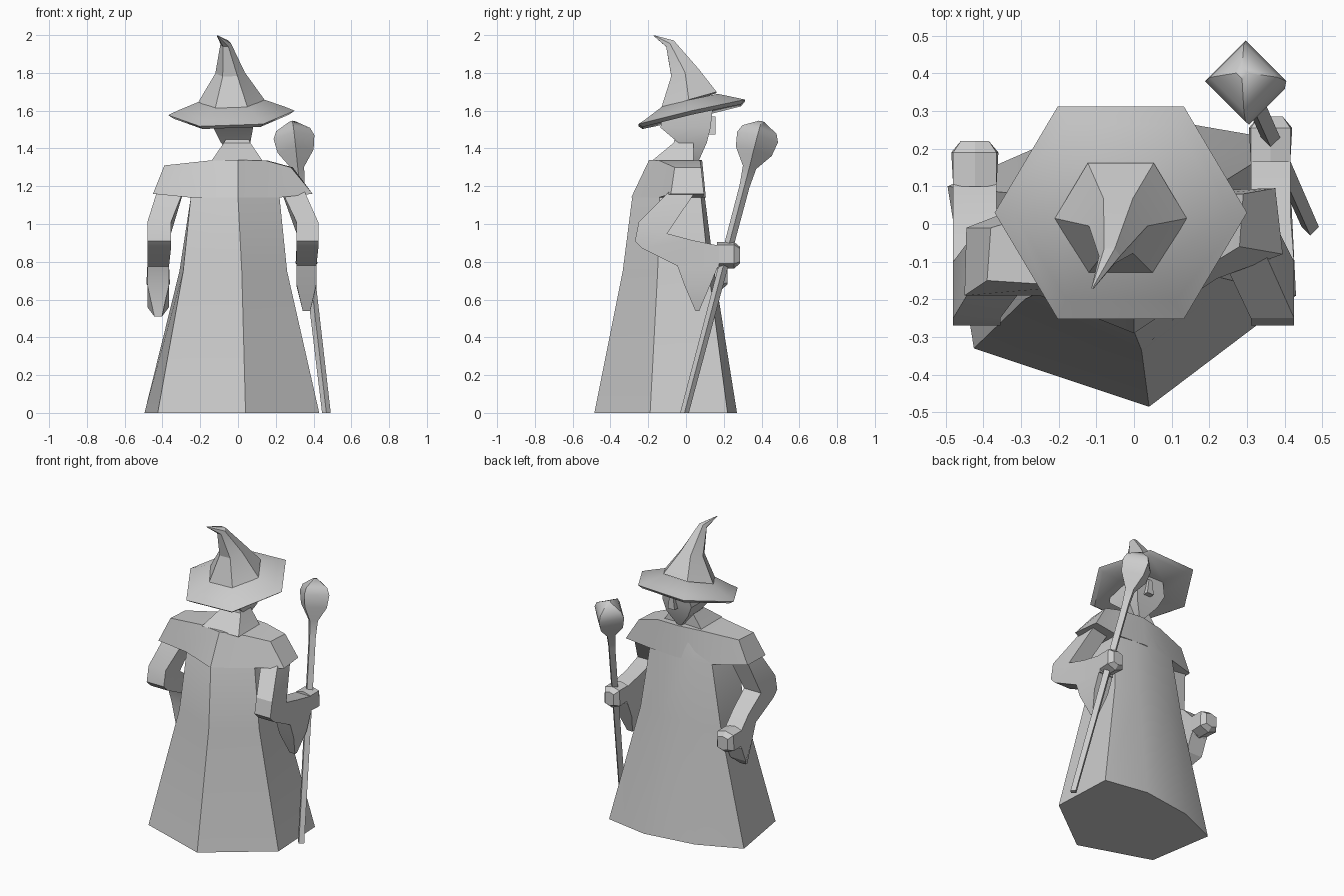
import bpy, bmesh, math
from mathutils import Vector

cube = bpy.data.objects.get("Cube")
if cube:
    bpy.data.objects.remove(cube)

grey = bpy.data.materials.new("plain grey")
grey.use_nodes = True
grey.diffuse_color = (0.6, 0.6, 0.6, 1)
grey.node_tree.nodes["Principled BSDF"].inputs["Base Color"].default_value = (0.6, 0.6, 0.6, 1)


def loft(name, rings, angle=22):
    """Skin equal-length rings of points and cap both ends."""
    bm = bmesh.new()
    loops = [[bm.verts.new(p) for p in ring] for ring in rings]
    n = len(loops[0])
    for a, b in zip(loops, loops[1:]):
        for i in range(n):
            j = (i + 1) % n
            bm.faces.new((a[i], a[j], b[j], b[i]))
    bm.faces.new(loops[0][::-1])
    bm.faces.new(loops[-1])
    bmesh.ops.remove_doubles(bm, verts=bm.verts, dist=0.0005)
    bmesh.ops.recalc_face_normals(bm, faces=bm.faces)
    mesh = bpy.data.meshes.new(name)
    bm.to_mesh(mesh)
    bm.free()
    mesh.materials.append(grey)
    obj = bpy.data.objects.new(name, mesh)
    bpy.context.collection.objects.link(obj)
    bpy.ops.object.select_all(action='DESELECT')
    obj.select_set(True)
    bpy.context.view_layer.objects.active = obj
    bpy.ops.object.shade_smooth_by_angle(angle=math.radians(angle))


def flat(z, points):
    return [(x, y, z) for x, y in points]


def rect(z, x0, x1, y0, y1):
    return flat(z, [(x0, y0), (x1, y0), (x1, y1), (x0, y1)])


# Robe: back seam, right side, bowed front, left side
loft("robe", [
    flat(0, [(.04, -.485), (.43, -.19), (.41, .22), (.12, .27), (-.22, .22), (-.495, .1), (-.425, -.33)]),
    flat(.75, [(.02, -.335), (.26, -.15), (.25, .12), (.08, .15), (-.14, .14), (-.31, .08), (-.29, -.2)]),
    flat(1.14, [(0, -.285), (.22, -.14), (.21, .08), (.07, .1), (-.1, .1), (-.24, .07), (-.25, -.18)]),
    flat(1.28, [(0, -.2), (.15, -.12), (.15, .06), (.05, .075), (-.06, .075), (-.15, .05), (-.16, -.13)]),
], 30)

# Shoulder cape, from one sleeve end to the other; one shoulder is drawn back
loft("shoulder_cape", [
    [(-.45, -.19, 1.16), (-.39, -.15, 1.31), (-.38, -.01, 1.31), (-.445, -.01, 1.16)],
    [(-.25, -.19, 1.14), (-.16, -.165, 1.335), (-.16, .055, 1.335), (-.24, .07, 1.14)],
    [(0, -.29, 1.14), (0, -.195, 1.34), (0, .085, 1.34), (0, .105, 1.14)],
    [(.22, -.145, 1.14), (.15, -.14, 1.335), (.16, .075, 1.335), (.21, .09, 1.14)],
    [(.395, -.08, 1.16), (.28, -.06, 1.3), (.29, .08, 1.3), (.375, .095, 1.16)],
])

# Collar rising behind the neck
loft("collar", [
    rect(1.335, -.14, .13, -.18, .04),
    rect(1.43, -.075, .065, -.065, .04),
    rect(1.51, -.03, .025, -.05, .04),
])

# Head with pointed beard, and nose
loft("head", [
    flat(1.34, [(-.02, .03), (.02, .03), (.015, .07), (-.015, .07)]),
    rect(1.43, -.09, .065, -.04, .11),
    rect(1.51, -.13, .08, -.135, .13),
    rect(1.6, -.11, .08, -.12, .14),
])
loft("nose", [rect(1.475, -.025, .025, .1, .155), rect(1.57, -.012, .012, .1, .155)])


# Hat: six-sided tilted brim, hollow underneath, and bent crown
HEX = [(-1, 0), (-.5, 1), (.5, 1), (1, 0), (.5, -1), (-.5, -1)]


def hat_ring(cx, cy, cz, rx, ry, tilt_y=.23, tilt_x=.035):
    return [(cx + u * rx, cy + v * ry, cz + v * ry * tilt_y + u * rx * tilt_x) for u, v in HEX]


loft("hat_brim", [
    hat_ring(-.035, .02, 1.575, .14, .13),
    hat_ring(-.035, .03, 1.568, .305, .26),
    hat_ring(-.035, .03, 1.588, .335, .282),
    hat_ring(-.035, .03, 1.61, .285, .235),
    hat_ring(-.035, .02, 1.652, .175, .147),
], 40)
loft("hat_crown", [
    hat_ring(-.035, .015, 1.652, .175, .147, .3),
    hat_ring(-.042, -.005, 1.8, .078, .073, .25),
    hat_ring(-.065, -.085, 1.955, .028, .02, .8),
    hat_ring(-.11, -.17, 1.998, .003, .003),
])


# Arms: bent sleeve, hanging cuff and hand
def arm(side, shoulder, elbow, wrist, shift, reach, low, cuff):
    """low is the underside of the wrist; cuff is the y and z of the hanging tip."""
    def section(span, back, front):
        (x0, x1), (yb, zb), (yf, zf) = span, back, front
        return [(x0, yb, zb), (x1, yb, zb), (x1, yf, zf), (x0, yf, zf)]
    crook = (-.1, .95)
    loft(side + "_sleeve", [
        section(shoulder, (shift - .06, 1.2), (shift + .07, 1.2)),
        section(elbow, (-.25, 1.01), crook),
        section(elbow, (-.27, .91), crook),
        section(elbow, (-.23, .87), crook),
        section(wrist, (-.05, .78), (.03, low / 2 + .53)),
        section(wrist, (reach, low), (reach, low + .115)),
    ])
    a, b = wrist
    mid = (a + b) / 2
    tip_y, tip_z = cuff
    loft(side + "_hanging_cuff", [
        section(wrist, (-.05, .79), (reach, low + .02)),
        section(wrist, (-.01, .68), (reach - .05, low - .1)),
        section((mid - .02, mid + .02), (tip_y - .01, tip_z), (tip_y + .01, tip_z)),
    ])
    # Faceted fist
    loft(side + "_hand", [
        [(a - inset, y, low + .02), (mid, y, low - .005), (b + inset, y, low + .02),
         (b, y, low + .12), (mid, y, low + .135), (a, y, low + .12)]
        for y, inset in ((reach - .01, 0), (reach + .08, .005))
    ] + [[(a + .02, reach + .11, low + .03), (mid, reach + .11, low + .02), (b - .02, reach + .11, low + .03),
          (b - .02, reach + .11, low + .1), (mid, reach + .11, low + .11), (a + .02, reach + .11, low + .1)]])


arm("left", (.22, .34), (.31, .425), (.31, .415), 0, .175, .77, (.06, .54))
arm("right", (-.42, -.28), (-.48, -.355), (-.48, -.365), -.09, .11, .66, (.0, .51))

# Staff: four-sided shaft swelling into a faceted bulb
foot, top = Vector((.468, -.008, 0)), Vector((.287, .4, 1.54))
rings = []
for z, r in [(0, .023), (1.2, .026), (1.3, .035), (1.385, .095), (1.46, .108), (1.5, .09), (1.543, .015)]:
    c = foot.lerp(top, z / 1.54)
    rings.append([(c.x + r * u, c.y + r * v, max(0, z - (.26 * v - .1 * u) * r * (z > 0)))
                  for u, v in ((1, 0), (0, 1), (-1, 0), (0, -1))])
loft("staff", rings, 40)
